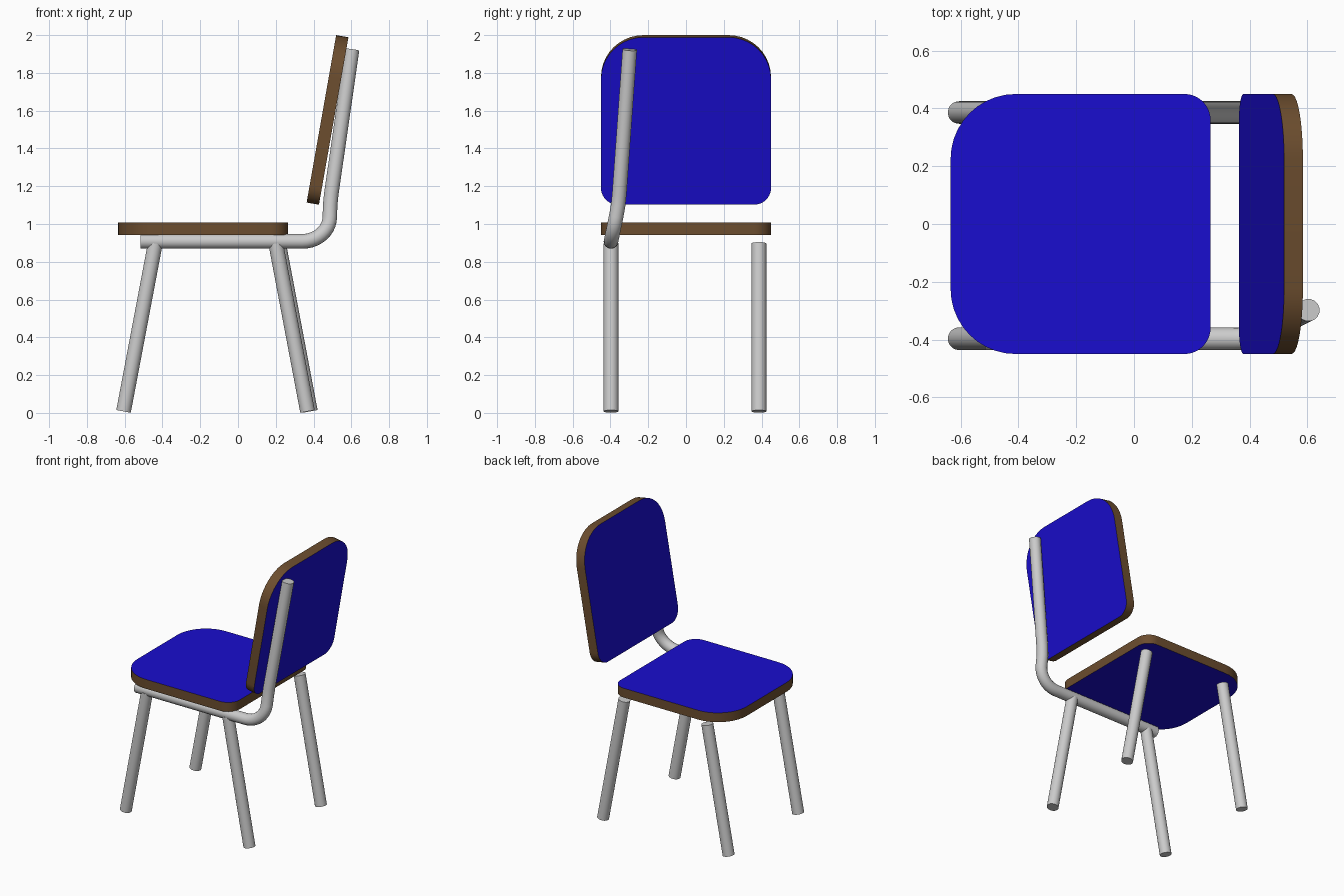
import bpy, bmesh
from math import sin, cos, pi, radians
from mathutils import Vector

if "Cube" in bpy.data.objects:
    bpy.data.objects.remove(bpy.data.objects["Cube"])

R = 0.039  # tube radius


def material(name, rgb):
    m = bpy.data.materials.new(name)
    m.diffuse_color = (*rgb, 1)
    m.use_nodes = True
    m.node_tree.nodes["Principled BSDF"].inputs["Base Color"].default_value = m.diffuse_color
    return m


blue = material("blue_fabric", (0.01, 0.004, 0.62))
wood = material("brown_edge", (0.15, 0.075, 0.028))


def smooth(ob):
    bpy.ops.object.select_all(action='DESELECT')
    ob.select_set(True)
    bpy.context.view_layer.objects.active = ob
    bpy.ops.object.shade_smooth_by_angle(angle=radians(35))


def panel(name, center, tilt, size=0.9, thick=0.066, r_big=0.225, r_small=0.09):
    """Rounded square slab: wide corners at -x, tight ones at +x, blue faces, brown rim."""
    h = size / 2
    corners = [(1, 1, r_small, 0), (-1, 1, r_big, 90),
               (-1, -1, r_big, 180), (1, -1, r_small, 270)]
    bm = bmesh.new()
    ring = []
    for sx, sy, r, a0 in corners:
        for i in range(11):
            a = radians(a0 + 9 * i)
            ring.append(bm.verts.new((sx * (h - r) + r * cos(a),
                                      sy * (h - r) + r * sin(a), -thick / 2)))
    base = bm.faces.new(ring)
    ext = bmesh.ops.extrude_face_region(bm, geom=[base], use_keep_orig=True)
    top = [v for v in ext["geom"] if isinstance(v, bmesh.types.BMVert)]
    bmesh.ops.translate(bm, verts=top, vec=(0, 0, thick))
    bmesh.ops.recalc_face_normals(bm, faces=bm.faces)
    for f in bm.faces:
        f.material_index = 0 if len(f.verts) > 4 else 1
    me = bpy.data.meshes.new(name)
    bm.to_mesh(me)
    bm.free()
    me.materials.append(blue)
    me.materials.append(wood)
    ob = bpy.data.objects.new(name, me)
    bpy.context.collection.objects.link(ob)
    ob.location = center
    ob.rotation_euler.y = radians(tilt)
    smooth(ob)


def leg(name, bottom, top):
    a, b = Vector(bottom), Vector(top)
    bpy.ops.mesh.primitive_cylinder_add(vertices=32, radius=R, depth=(b - a).length,
                                        location=(a + b) / 2)
    ob = bpy.context.object
    ob.name = name
    ob.rotation_euler = (b - a).to_track_quat('Z', 'Y').to_euler()
    smooth(ob)


# Seat and tilted backrest
panel("seat", (-0.185, 0, 0.976), 0)
panel("backrest", (0.474, 0, 1.551), 100)

# Four splayed legs
for side, y, dx in (("right", -0.397, 0), ("left", 0.386, 0.015)):
    leg("front_leg_" + side, (-0.606, y, 0.008), (-0.438, y, 0.897))
    leg("back_leg_" + side, (0.368 + dx, y, 0.008), (0.2 + dx, y, 0.897))

# Single bent tube: side rail rising into the back support
path = [(-0.515, -0.397, 0.908), (0.34, -0.397, 0.908)]
for i in range(1, 11):
    a = pi / 2 * i / 10
    path.append((0.34 + 0.146 * sin(a), -0.397 + 0.027 * (1 - cos(a)),
                 0.908 + 0.13 * (1 - cos(a))))
path += [(0.488, -0.359, 1.10), (0.494, -0.353, 1.16), (0.604, -0.298, 1.923)]
cu = bpy.data.curves.new("back_support_tube", 'CURVE')
cu.dimensions = '3D'
cu.bevel_depth = R
cu.bevel_resolution = 6
cu.use_fill_caps = True
sp = cu.splines.new('POLY')
sp.points.add(len(path) - 1)
for p, co in zip(sp.points, path):
    p.co = (*co, 1)
tube = bpy.data.objects.new("back_support_tube", cu)
bpy.context.collection.objects.link(tube)
bpy.ops.object.select_all(action='DESELECT')
tube.select_set(True)
bpy.context.view_layer.objects.active = tube
bpy.ops.object.convert(target='MESH')
smooth(bpy.context.object)
